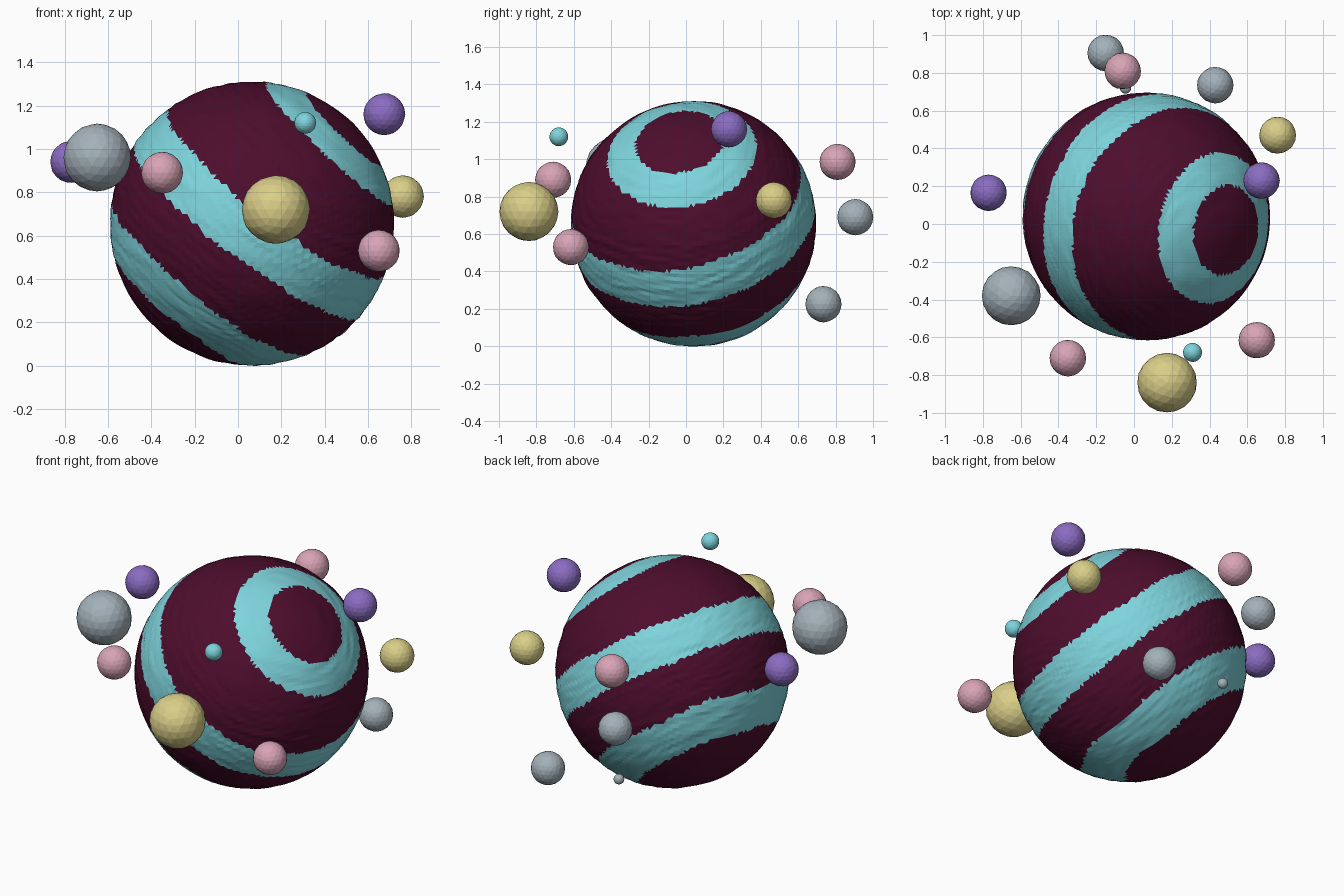
import bpy
import bmesh
from mathutils import Vector, noise

cube = bpy.data.objects.get("Cube")
if cube:
    bpy.data.objects.remove(cube, do_unlink=True)


def material(name, rgb):
    mat = bpy.data.materials.new(name)
    mat.use_nodes = True
    mat.diffuse_color = (*rgb, 1)
    mat.node_tree.nodes["Principled BSDF"].inputs["Base Color"].default_value = (*rgb, 1)
    return mat


maroon = material("dark_maroon", (0.075, 0.004, 0.026))
cyan = material("pale_cyan", (0.21, 0.66, 0.72))
yellow = material("sand_yellow", (0.70, 0.62, 0.25))
pink = material("dusty_pink", (0.69, 0.37, 0.47))
purple = material("violet", (0.26, 0.15, 0.54))
grey = material("cool_grey", (0.37, 0.44, 0.49))


def faceted_ball(name, centre, radius, detail, mats, shape=None, paint=None):
    """Flat-shaded ball; shape maps a unit direction to a radius factor,
    paint maps a unit direction to a material index."""
    bm = bmesh.new()
    bmesh.ops.create_icosphere(bm, subdivisions=detail, radius=1)
    if paint:
        for face in bm.faces:
            face.material_index = paint(face.calc_center_median().normalized())
    for vert in bm.verts:
        vert.co *= radius * (shape(vert.co) if shape else 1)
    mesh = bpy.data.meshes.new(name)
    bm.to_mesh(mesh)
    bm.free()
    for mat in mats:
        mesh.materials.append(mat)
    obj = bpy.data.objects.new(name, mesh)
    obj.location = centre
    bpy.context.collection.objects.link(obj)
    return obj


# Planet: tilted stripes, each with its axis and lower and upper edge
RING_AXIS = Vector((0.69, -0.12, 0.715)).normalized()
BAND_AXIS = Vector((0.61, -0.21, 0.79)).normalized()
STRIPES = [
    (RING_AXIS, 0.79, 0.932),
    (BAND_AXIS, -0.055, 0.287),
    (BAND_AXIS, -0.77, -0.48),
]


def stripe_paint(d):
    wobble = 0.025 * noise.noise(d * 3) + 0.01 * noise.noise(d * 14)
    return int(any(low < axis.dot(d) + wobble * (1.1 - high) < high
                   for axis, low, high in STRIPES))


def rough_surface(d):
    # Creases are stretched along the stripes
    along = BAND_AXIS.dot(d)
    streak = noise.noise(d * 5 + BAND_AXIS * along * 22)
    return 1 + 0.007 * streak


faceted_ball("planet", (0.065, 0.04, 0.655), 0.655, 6, [maroon, cyan],
             rough_surface, stripe_paint)

# Moons: name, colour, centre, radius
MOONS = [
    ("large_grey_moon", grey, (-0.65, -0.38, 0.96), 0.155),
    ("large_yellow_moon", yellow, (0.175, -0.84, 0.72), 0.157),
    ("left_yellow_moon", yellow, (0.76, 0.47, 0.78), 0.097),
    ("right_purple_moon", purple, (-0.77, 0.165, 0.94), 0.096),
    ("left_purple_moon", purple, (0.675, 0.23, 1.16), 0.096),
    ("front_right_pink_moon", pink, (-0.35, -0.71, 0.89), 0.096),
    ("front_left_pink_moon", pink, (0.65, -0.615, 0.53), 0.096),
    ("back_pink_moon", pink, (-0.06, 0.81, 0.985), 0.096),
    ("back_grey_moon", grey, (-0.15, 0.905, 0.69), 0.096),
    ("low_grey_moon", grey, (0.43, 0.735, 0.225), 0.096),
    ("small_cyan_moon", cyan, (0.31, -0.68, 1.12), 0.05),
    ("tiny_grey_moon", grey, (-0.045, 0.72, 0.278), 0.03),
]
for name, mat, centre, radius in MOONS:
    offset = Vector(centre) * 7
    faceted_ball(name, centre, radius, 3, [mat],
                 lambda d: 1.005 + 0.015 * noise.noise(d * 4 + offset))
